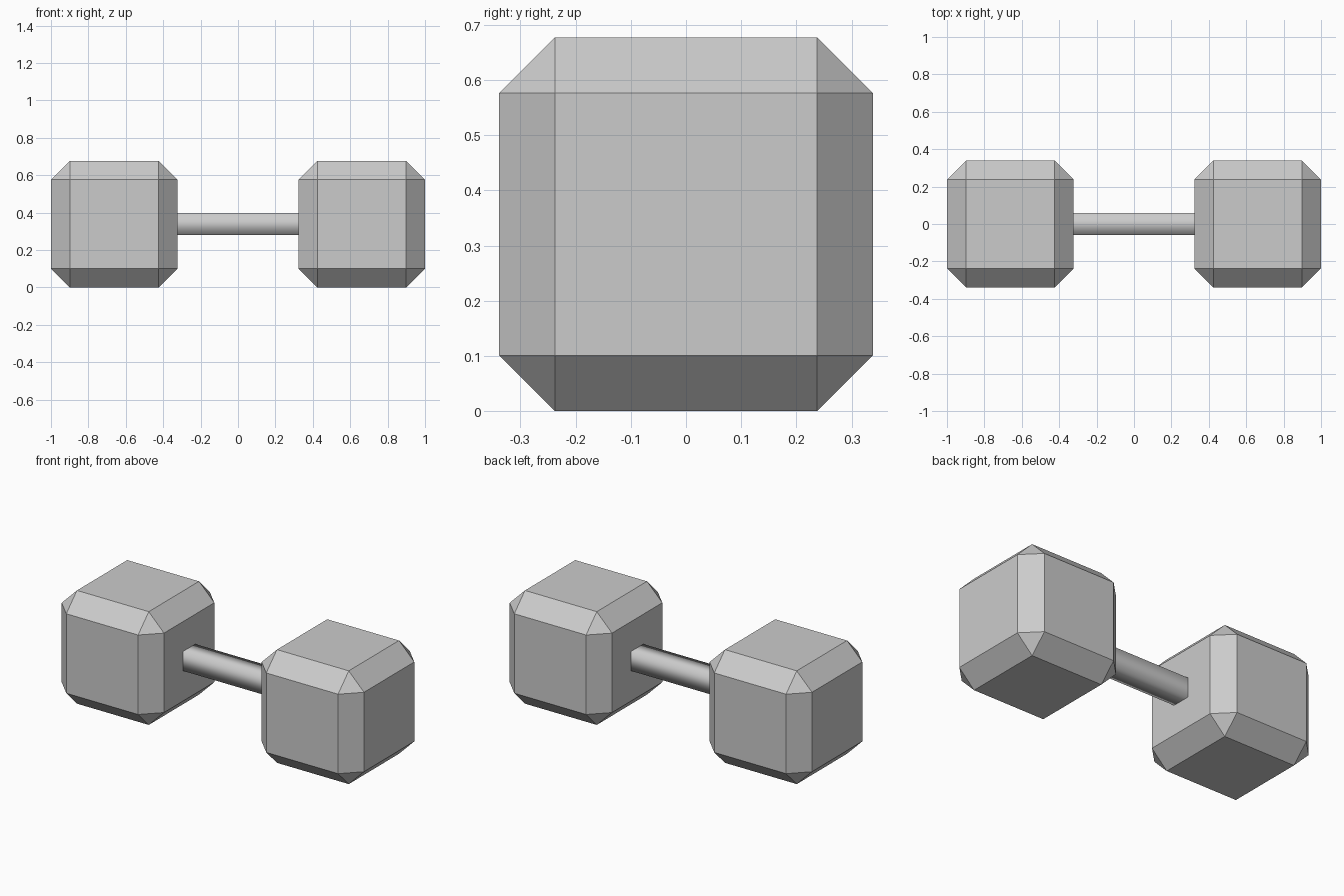
import bpy, bmesh
from mathutils import Matrix, Vector

if "Cube" in bpy.data.objects:
    bpy.data.objects.remove(bpy.data.objects["Cube"])

HEAD = 0.677      # edge length of each weight
CHAMFER = 0.101
BAR = 0.116       # thickness of the square bar
MID_Z = HEAD / 2


def finish(name, bm, smooth=False):
    bmesh.ops.recalc_face_normals(bm, faces=bm.faces)
    mesh = bpy.data.meshes.new(name)
    bm.to_mesh(mesh)
    bm.free()
    for p in mesh.polygons:
        p.use_smooth = smooth
    obj = bpy.data.objects.new(name, mesh)
    bpy.context.collection.objects.link(obj)
    return obj


def box(size, centre):
    bm = bmesh.new()
    m = Matrix.Translation(centre) @ Matrix.Diagonal((*size, 1))
    bmesh.ops.create_cube(bm, size=1, matrix=m)
    return bm


# Chamfered cube weights, one at each end
for side, name in ((-1, "left_weight"), (1, "right_weight")):
    bm = box((HEAD,) * 3, (side * (1 - HEAD / 2), 0, MID_Z))
    bmesh.ops.bevel(bm, geom=bm.edges[:], offset=CHAMFER,
                    offset_type='OFFSET', segments=1, affect='EDGES')
    finish(name, bm)

# Smooth-shaded four-sided handle, open where it enters the weights
inner = 1 - HEAD
bm = box((2 * inner + 0.01, BAR, BAR), (0, 0, MID_Z + 0.001))
ends = [f for f in bm.faces if abs(f.normal.dot(Vector((1, 0, 0)))) > 0.9]
bmesh.ops.delete(bm, geom=ends, context='FACES_ONLY')
handle = finish("handle_bar", bm, smooth=True)
